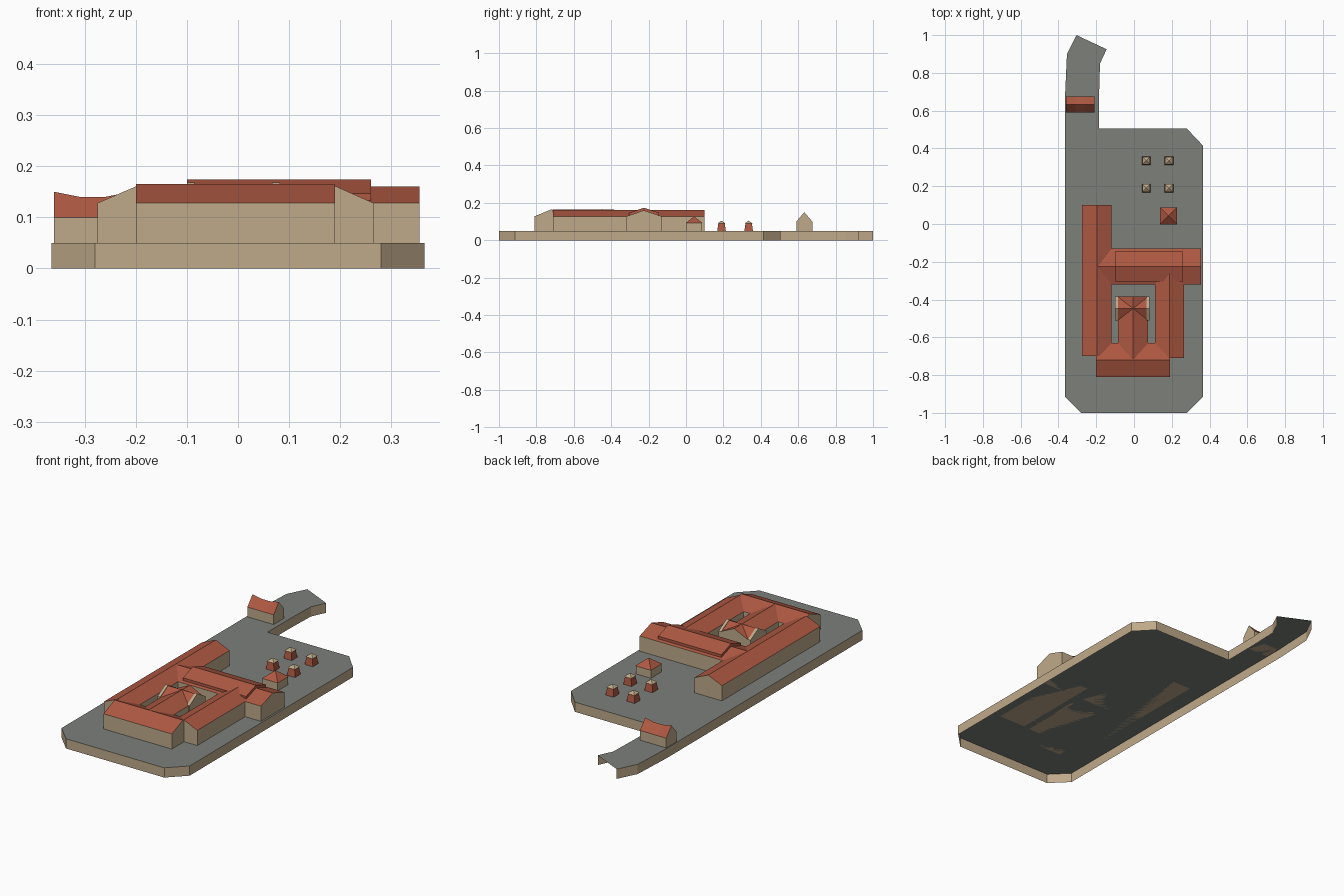
import bpy, bmesh

if "Cube" in bpy.data.objects:
    bpy.data.objects.remove(bpy.data.objects["Cube"])


def make_mat(name, rgb):
    m = bpy.data.materials.new(name)
    m.diffuse_color = (*rgb, 1)
    m.use_nodes = True
    m.node_tree.nodes["Principled BSDF"].inputs["Base Color"].default_value = m.diffuse_color
    return m


STONE = make_mat("tan stone", (0.52, 0.40, 0.255))
TILE = make_mat("red tile", (0.42, 0.098, 0.054))
GROUND = make_mat("grey ground", (0.20, 0.215, 0.193))
Z0 = 0.05  # level of the terrace


def finish(name, bm, mats):
    bm.normal_update()
    me = bpy.data.meshes.new(name)
    bm.to_mesh(me)
    bm.free()
    for m in mats:
        me.materials.append(m)
    ob = bpy.data.objects.new(name, me)
    bpy.context.collection.objects.link(ob)
    return ob


def gabled(name, x0, x1, y0, y1, axis, eave=0.128, ridge=(0.162, 0.162),
           base=Z0, wall=STONE, roof=TILE):
    """Gabled block, ridge along axis; several ridge heights make it sag."""
    bm = bmesh.new()
    a0, a1, b0, b1 = (x0, x1, y0, y1) if axis == 'x' else (y0, y1, x0, x1)
    rings = []
    n = len(ridge) - 1
    for i, h in enumerate(ridge):
        a = a0 + (a1 - a0) * i / n
        sec = [(b0, base), (b0, eave), ((b0 + b1) / 2, h), (b1, eave), (b1, base)]
        rings.append([bm.verts.new((a, b, z) if axis == 'x' else (b, a, z))
                      for b, z in sec])
    for p, q in zip(rings, rings[1:]):
        for k in range(4):
            f = bm.faces.new((p[k], p[k + 1], q[k + 1], q[k]))
            f.material_index = 1 if k in (1, 2) else 0
        bm.faces.new((p[4], p[0], q[0], q[4]))
    bm.faces.new(rings[0])
    bm.faces.new(rings[-1])
    bmesh.ops.recalc_face_normals(bm, faces=bm.faces)
    return finish(name, bm, [wall, roof])


def pavilion(name, x, y, r_base, r_top, r_cap, eave, peak, wall, roof):
    """Square, possibly tapered body under a pyramid roof."""
    bm = bmesh.new()

    def ring(r, z):
        return [bm.verts.new((x + sx * r, y + sy * r, z))
                for sx, sy in ((-1, -1), (1, -1), (1, 1), (-1, 1))]
    lo, hi, cap = ring(r_base, Z0), ring(r_top, eave), ring(r_cap, eave)
    tip = bm.verts.new((x, y, peak))
    for k in range(4):
        j = (k + 1) % 4
        bm.faces.new((lo[k], lo[j], hi[j], hi[k]))
        bm.faces.new((cap[k], cap[j], tip)).material_index = 1
    bm.faces.new(cap[::-1]).material_index = 1
    return finish(name, bm, [wall, roof])


# Terrace: open-bottomed slab, the far end of the ramp has no wall
outline = [(-0.305, 1.0), (-0.355, 0.9), (-0.365, 0.68), (-0.365, -0.915),
           (-0.28, -1.0), (0.28, -1.0), (0.365, -0.915), (0.365, 0.415),
           (0.28, 0.505), (-0.185, 0.505), (-0.185, 0.68), (-0.18, 0.85),
           (-0.145, 0.925)]
bm = bmesh.new()
top = [bm.verts.new((x, y, Z0)) for x, y in outline]
low = [bm.verts.new((x, y, 0)) for x, y in outline]
bm.faces.new(top).material_index = 1
for k in range(len(outline) - 1):
    bm.faces.new((low[k], low[k + 1], top[k + 1], top[k]))
finish("terrace", bm, [STONE, GROUND])

# Main wings around the courtyards
gabled("left_wing", -0.275, -0.118, -0.70, 0.10, 'y')
gabled("right_wing", 0.112, 0.265, -0.71, -0.225, 'y')
gabled("front_wing", -0.20, 0.19, -0.81, -0.63, 'x', ridge=(0.165, 0.165))
gabled("rear_wing", -0.20, 0.355, -0.32, -0.13, 'x', ridge=(0.16, 0.16))
gabled("raised_rear_roof", -0.10, 0.26, -0.305, -0.145, 'x', eave=0.147,
       ridge=(0.174, 0.174), base=0.125, wall=TILE)

# Central hall with a cross gable and stone parapets
gabled("central_hall", -0.085, 0.075, -0.715, -0.385, 'y', ridge=(0.165, 0.165))
gabled("cross_gable", -0.09, 0.075, -0.51, -0.385, 'x', ridge=(0.165, 0.165))
for side, x in (("left", -0.10), ("right", 0.067)):
    gabled(side + "_parapet", x, x + 0.015, -0.512, -0.383, 'x', eave=0.131,
           ridge=(0.168, 0.168), roof=STONE)

# Gatehouse with a sagging ridge
gabled("gatehouse", -0.36, -0.21, 0.59, 0.675, 'x', eave=0.10,
       ridge=(0.15, 0.14, 0.14, 0.15))

# Garden pavilion and four small turrets
pavilion("garden_pavilion", 0.183, 0.043, 0.043, 0.043, 0.045, 0.092, 0.128,
         STONE, TILE)
for i, x in enumerate((0.065, 0.185)):
    for j, y in enumerate((0.19, 0.335)):
        pavilion(f"turret_{i}{j}", x, y, 0.023, 0.017, 0.021, 0.09, 0.105,
                 TILE, STONE)
